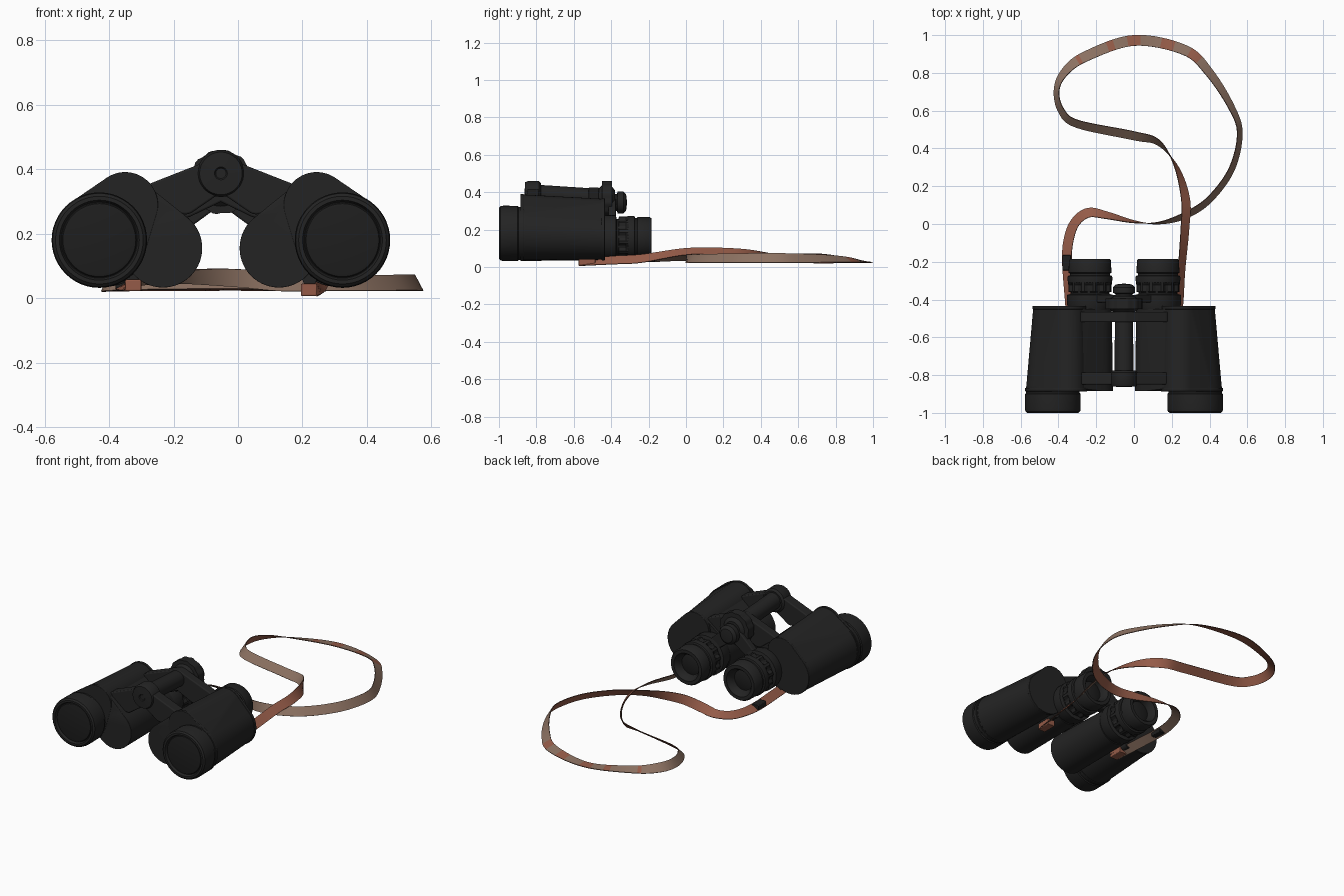
import bpy, bmesh, math
from mathutils import Vector

if "Cube" in bpy.data.objects:
    bpy.data.objects.remove(bpy.data.objects["Cube"])

CX = -0.053  # symmetry plane of the binoculars


def material(name, rgb):
    m = bpy.data.materials.new(name)
    m.diffuse_color = (*rgb, 1)
    m.use_nodes = True
    m.node_tree.nodes["Principled BSDF"].inputs["Base Color"].default_value = m.diffuse_color
    return m


BLACK = material("black_body", (0.017, 0.017, 0.017))
RUBBER = material("dark_rubber", (0.013, 0.013, 0.013))
RED = material("red_brown_leather", (0.30, 0.105, 0.065))
TAUPE = material("taupe_leather", (0.26, 0.165, 0.12))
EDGE = material("dark_leather_edge", (0.11, 0.05, 0.035))


def finish(bm, name, mats, bevel=0.0, smooth=True):
    bmesh.ops.recalc_face_normals(bm, faces=bm.faces)
    me = bpy.data.meshes.new(name)
    bm.to_mesh(me)
    bm.free()
    for m in mats:
        me.materials.append(m)
    ob = bpy.data.objects.new(name, me)
    bpy.context.collection.objects.link(ob)
    if bevel:
        b = ob.modifiers.new("bevel", 'BEVEL')
        b.width, b.segments = bevel, 3
        b.limit_method, b.angle_limit = 'ANGLE', math.radians(40)
    if smooth:
        bpy.ops.object.select_all(action='DESELECT')
        ob.select_set(True)
        bpy.context.view_layer.objects.active = ob
        bpy.ops.object.shade_smooth_by_angle(angle=math.radians(32))
    return ob


def lathe(name, x, z, profile, mat=BLACK, n=48):
    """Turned part along y; profile rows are (y, radius[, rib depth])."""
    bm = bmesh.new()
    rings = []
    for p in profile:
        rib = p[2] if len(p) > 2 else 0
        if p[1] == 0:
            rings.append([bm.verts.new((x, p[0], z))] * n)
            continue
        ring = []
        for i in range(n):
            a = 2 * math.pi * i / n
            r = p[1] - (rib if i % 4 < 2 else 0)
            ring.append(bm.verts.new((x + r * math.cos(a), p[0], z + r * math.sin(a))))
        rings.append(ring)
    for A, B in zip(rings, rings[1:]):
        for i in range(n):
            j = (i + 1) % n
            vs = list(dict.fromkeys((A[i], A[j], B[j], B[i])))
            if len(vs) > 2:
                bm.faces.new(vs)
    return finish(bm, name, [mat])


def hull(name, side, discs, mat=BLACK, bevel=0.006):
    """Convex shell around discs given as (offset, y, z, radius)."""
    bm = bmesh.new()
    for off, y, z, r in discs:
        for i in range(56):
            a = 2 * math.pi * i / 56
            bm.verts.new((CX + side * off + r * math.cos(a), y, z + r * math.sin(a)))
    res = bmesh.ops.convex_hull(bm, input=bm.verts)
    junk = [g for g in res["geom_interior"] if isinstance(g, bmesh.types.BMVert)]
    bmesh.ops.delete(bm, geom=junk, context='VERTS')
    bmesh.ops.dissolve_limit(bm, angle_limit=0.01, verts=bm.verts, edges=bm.edges)
    return finish(bm, name, [mat], bevel)


def box(name, c, size, mat):
    bm = bmesh.new()
    bmesh.ops.create_cube(bm, size=1)
    for v in bm.verts:
        v.co = Vector(c) + Vector(v.co[k] * size[k] for k in range(3))
    return finish(bm, name, [mat], 0.004)


def plate(discs, y0, y1):
    return [(o, y, z, r) for y in (y0, y1) for o, z, r in discs]


for side, tag in ((-1, "left_"), (1, "right_")):
    bx, ex = CX + side * 0.377, CX + side * 0.18
    # prism housing: outer shell, inner shell and end rims
    hull(tag + "outer_housing", side,
         [(0.377, -0.88, 0.18, 0.142), (0.297, -0.88, 0.29, 0.098),
          (0.355, -0.44, 0.165, 0.125), (0.297, -0.44, 0.272, 0.092)])
    hull(tag + "inner_housing", side,
         [(0.18, -0.885, 0.155, 0.122), (0.275, -0.87, 0.285, 0.08),
          (0.18, -0.45, 0.15, 0.115), (0.275, -0.45, 0.265, 0.08)])
    hull(tag + "front_rim", side,
         plate([(0.377, 0.18, 0.147), (0.297, 0.289, 0.102)], -0.886, -0.868), bevel=0.003)
    hull(tag + "rear_rim", side,
         plate([(0.355, 0.165, 0.129), (0.297, 0.271, 0.096)], -0.452, -0.434), bevel=0.003)
    # objective barrel with recessed cover
    lathe(tag + "objective_barrel", bx, 0.18,
          [(-0.86, 0), (-0.86, 0.142), (-0.895, 0.142), (-0.90, 0.147), (-0.975, 0.148),
           (-0.992, 0.145), (-1.0, 0.136), (-1.0, 0.124), (-0.985, 0.118), (-0.985, 0)])
    lathe(tag + "objective_cover", bx, 0.18,
          [(-0.984, 0.117), (-0.99, 0.113), (-0.992, 0.105), (-0.992, 0)], RUBBER)
    # eyepiece
    lathe(tag + "eyepiece", ex, 0.155,
          [(-0.46, 0), (-0.46, 0.11), (-0.425, 0.122), (-0.375, 0.122), (-0.37, 0.102),
           (-0.362, 0.102), (-0.358, 0.116, 0.012), (-0.322, 0.116, 0.012), (-0.31, 0.117),
           (-0.285, 0.119), (-0.275, 0.117), (-0.272, 0.107), (-0.262, 0.107),
           (-0.258, 0.113), (-0.195, 0.112), (-0.184, 0.105), (-0.184, 0.085),
           (-0.20, 0.072), (-0.215, 0.066), (-0.23, 0.062), (-0.23, 0)], BLACK)
    lathe(tag + "eye_lens", ex, 0.155,
          [(-0.23, 0.06), (-0.225, 0.045), (-0.222, 0)], RUBBER)
    # bridge arms
    hull(tag + "front_arm", side,
         plate([(0, 0.388, 0.05), (0.20, 0.315, 0.045), (0.11, 0.30, 0.04)], -0.85, -0.785))
    hull(tag + "rear_arm", side,
         plate([(0, 0.365, 0.06), (0.20, 0.305, 0.045), (0.11, 0.29, 0.04)], -0.52, -0.465))
    hull(tag + "eyepiece_arm", side,
         plate([(0, 0.345, 0.045), (0.12, 0.245, 0.035)], -0.415, -0.375))
    # strap lug under the housing
    lathe(tag + "strap_lug", CX + side * 0.275, 0.06,
          [(-0.56, 0), (-0.56, 0.022), (-0.44, 0.022), (-0.44, 0)])

# central hinge, focus wheel and rear knob
lathe("hinge_cap", CX, 0.387,
      [(-0.775, 0), (-0.775, 0.06), (-0.785, 0.072), (-0.845, 0.073), (-0.86, 0.066),
       (-0.863, 0.02), (-0.858, 0.016), (-0.858, 0)])
hull("hinge_tube", 1, [(0, -0.80, 0.39, 0.05), (0, -0.46, 0.37, 0.048)])
lathe("focus_wheel", CX, 0.36,
      [(-0.465, 0), (-0.465, 0.06), (-0.45, 0.075), (-0.45, 0.1, 0.004), (-0.395, 0.1, 0.004),
       (-0.395, 0.07), (-0.38, 0.05), (-0.38, 0)])
lathe("rear_knob", CX, 0.345,
      [(-0.40, 0), (-0.40, 0.045), (-0.37, 0.045), (-0.365, 0.058), (-0.335, 0.058),
       (-0.32, 0.042), (-0.315, 0)])

# strap centre line: x, y, z, roll in degrees
PATH = [(-.325, -.57, .032, 15), (-.34, -.42, .04, 35), (-.355, -.2, .042, 30),
        (-.345, -.08, .045, 25), (-.31, .01, .05, 30), (-.24, .06, .06, 30),
        (-.14, .045, .066, 50), (.0, .012, .062, 78), (.13, .005, .05, 100),
        (.27, .045, .046, 125), (.40, .13, .046, 125), (.517, .29, .048, 122),
        (.56, .48, .048, 118), (.515, .62, .047, 125), (.40, .80, .043, 140),
        (.27, .92, .035, 158), (.0, .972, .027, 176), (-.26, .885, .035, 158),
        (-.37, .80, .042, 135), (-.41, .705, .046, 118), (-.385, .60, .046, 125),
        (-.30, .53, .046, 135), (0, .467, .046, 142), (.13, .43, .05, 118),
        (.225, .30, .07, 70), (.273, .13, .085, 38), (.27, -.02, .08, 40),
        (.252, -.24, .045, 50), (.242, -.4, .036, 48), (.222, -.57, .022, 32)]
RED_PATCHES = ((14.6, 14.9), (15.3, 15.6), (15.9, 16.15), (16.4, 16.6), (17.2, 17.35))
HALF, THICK, SUB = 0.0285, 0.002, 8


def spline(u):
    i = min(int(u), len(PATH) - 2)
    t = u - i
    p = [Vector(PATH[min(max(k, 0), len(PATH) - 1)]) for k in range(i - 1, i + 3)]
    return 0.5 * (2 * p[1] + (p[2] - p[0]) * t + (2 * p[0] - 5 * p[1] + 4 * p[2] - p[3]) * t * t
                  + (3 * p[1] - p[0] - 3 * p[2] + p[3]) * t ** 3)


bm = bmesh.new()
count = (len(PATH) - 1) * SUB
up = Vector((0, 0, 1))
prev = None
for k in range(count + 1):
    u = k / SUB
    q = spline(u)
    d = spline(min(u + .02, len(PATH) - 1)) - spline(max(u - .02, 0))
    left = up.cross(Vector((d[0], d[1], 0)).normalized())
    a = math.radians(q[3])
    nrm = math.cos(a) * up + math.sin(a) * left
    wid = math.cos(a) * left - math.sin(a) * up
    c = Vector(q[:3])
    ring = [bm.verts.new(c + wid * HALF * sx + nrm * THICK * sn)
            for sx, sn in ((-1, 1), (1, 1), (1, -1), (-1, -1))]
    if prev:
        patch = any(lo <= u <= hi for lo, hi in RED_PATCHES)
        for j, mi in enumerate((0, 2, 0 if patch else 1, 2)):
            f = bm.faces.new((prev[j], prev[(j + 1) % 4], ring[(j + 1) % 4], ring[j]))
            f.material_index = mi
    else:
        bm.faces.new(ring)
    prev = ring
bm.faces.new(prev)
finish(bm, "neck_strap", [RED, TAUPE, EDGE])

# strap slider and folded leather ends
box("strap_slider", (-0.357, -0.205, 0.045), (0.045, 0.08, 0.03), RUBBER)
box("left_strap_end", (-0.325, -0.53, 0.04), (0.05, 0.09, 0.035), RED)
box("right_strap_end", (0.22, -0.53, 0.026), (0.05, 0.09, 0.038), RED)
